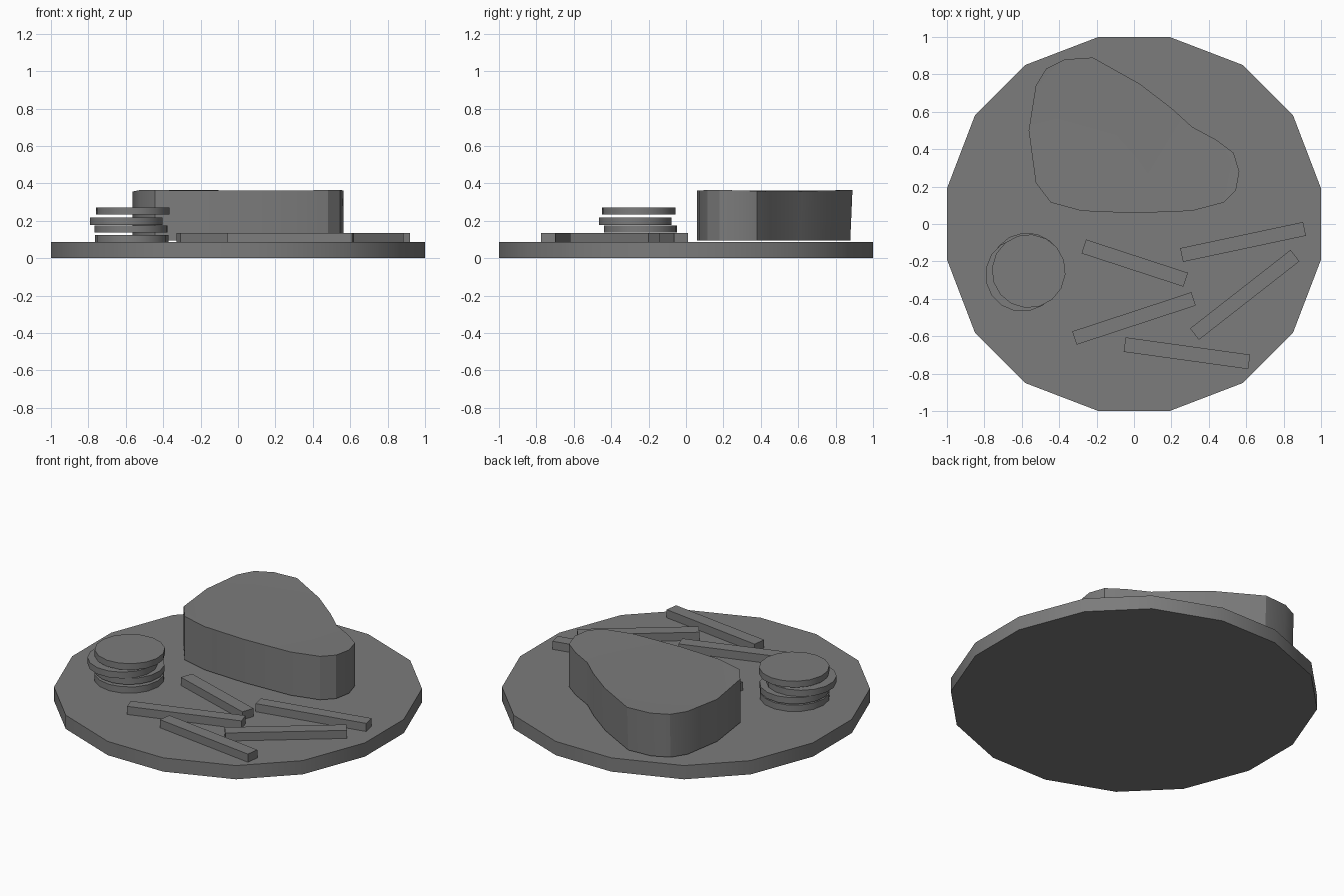
import bpy, bmesh, math

if "Cube" in bpy.data.objects:
    bpy.data.objects.remove(bpy.data.objects["Cube"])

# One dark grey for everything
grey = bpy.data.materials.new("dark_grey")
grey.diffuse_color = (0.2, 0.2, 0.2, 1)
grey.use_nodes = True
grey.node_tree.nodes["Principled BSDF"].inputs["Base Color"].default_value = grey.diffuse_color


def finish(ob, name, smooth=True):
    ob.name = name
    ob.data.materials.append(grey)
    if smooth:
        bpy.ops.object.select_all(action='DESELECT')
        ob.select_set(True)
        bpy.context.view_layer.objects.active = ob
        bpy.ops.object.shade_smooth_by_angle(angle=math.radians(30))


def prism(name, base_pts, top_pts):
    bm = bmesh.new()
    base = [bm.verts.new(p) for p in base_pts]
    top = [bm.verts.new(p) for p in top_pts]
    n = len(base)
    for i in range(n):
        j = (i + 1) % n
        bm.faces.new((base[i], base[j], top[j], top[i]))
    caps = [bm.faces.new(base[::-1]), bm.faces.new(top)]
    bmesh.ops.triangulate(bm, faces=caps)
    bmesh.ops.recalc_face_normals(bm, faces=bm.faces)
    mesh = bpy.data.meshes.new(name)
    bm.to_mesh(mesh)
    bm.free()
    ob = bpy.data.objects.new(name, mesh)
    bpy.context.collection.objects.link(ob)
    finish(ob, name)


def disc(name, x, y, z, turn):
    bpy.ops.mesh.primitive_cylinder_add(
        vertices=16, radius=0.197, depth=0.039,
        location=(x, y, z + 0.0195), rotation=(0, 0, turn))
    finish(bpy.context.object, name)


def stick(name, x, y, length, width, angle):
    bpy.ops.mesh.primitive_cube_add(
        size=1, location=(x, y, 0.11), rotation=(0, 0, math.radians(angle)))
    bpy.context.object.scale = (length, width, 0.05)
    finish(bpy.context.object, name, smooth=False)


# Sixteen-sided plate: one quarter of the rim turned four times
rim = [(1.0, -0.19), (1.0, 0.19), (0.85, 0.582), (0.582, 0.85)]
for _ in range(3):
    rim += [(-y, x) for x, y in rim[-4:]]
prism("plate", [(x, y, 0) for x, y in rim], [(x, y, 0.085) for x, y in rim])

# Thick steak, back of the base tucked in slightly
outline = [(-0.563, 0.50), (-0.525, 0.22), (-0.445, 0.115), (-0.28, 0.07),
           (0.0, 0.058), (0.31, 0.07), (0.48, 0.115), (0.545, 0.18),
           (0.563, 0.28), (0.533, 0.38), (0.44, 0.45), (0.31, 0.52),
           (0.20, 0.62), (0.03, 0.75), (-0.22, 0.89), (-0.37, 0.88),
           (-0.47, 0.83), (-0.525, 0.74)]
prism("steak",
      [(x, y - 0.03 * max(0, y - 0.5), 0.095) for x, y in outline],
      [(x, y, 0.36 + 0.004 * math.sin(9 * y)) for x, y in outline])

# Uneven stack of round slices
slices = [(-0.568, -0.25, 0.086), (-0.572, -0.243, 0.136),
          (-0.598, -0.272, 0.178), (-0.563, -0.252, 0.232)]
for i, (x, y, z) in enumerate(slices):
    disc(f"slice_{i + 1}", x, y, z, i * 0.1)

# Scattered fries
fries = [(0.004, -0.209, 0.573, 0.078, -18.1), (0.583, -0.096, 0.672, 0.075, 12),
         (0.592, -0.379, 0.682, 0.077, 38), (0.0, -0.505, 0.67, 0.075, 18.2),
         (0.283, -0.691, 0.672, 0.078, -7.9)]
for i, f in enumerate(fries):
    stick(f"fry_{i + 1}", *f)
